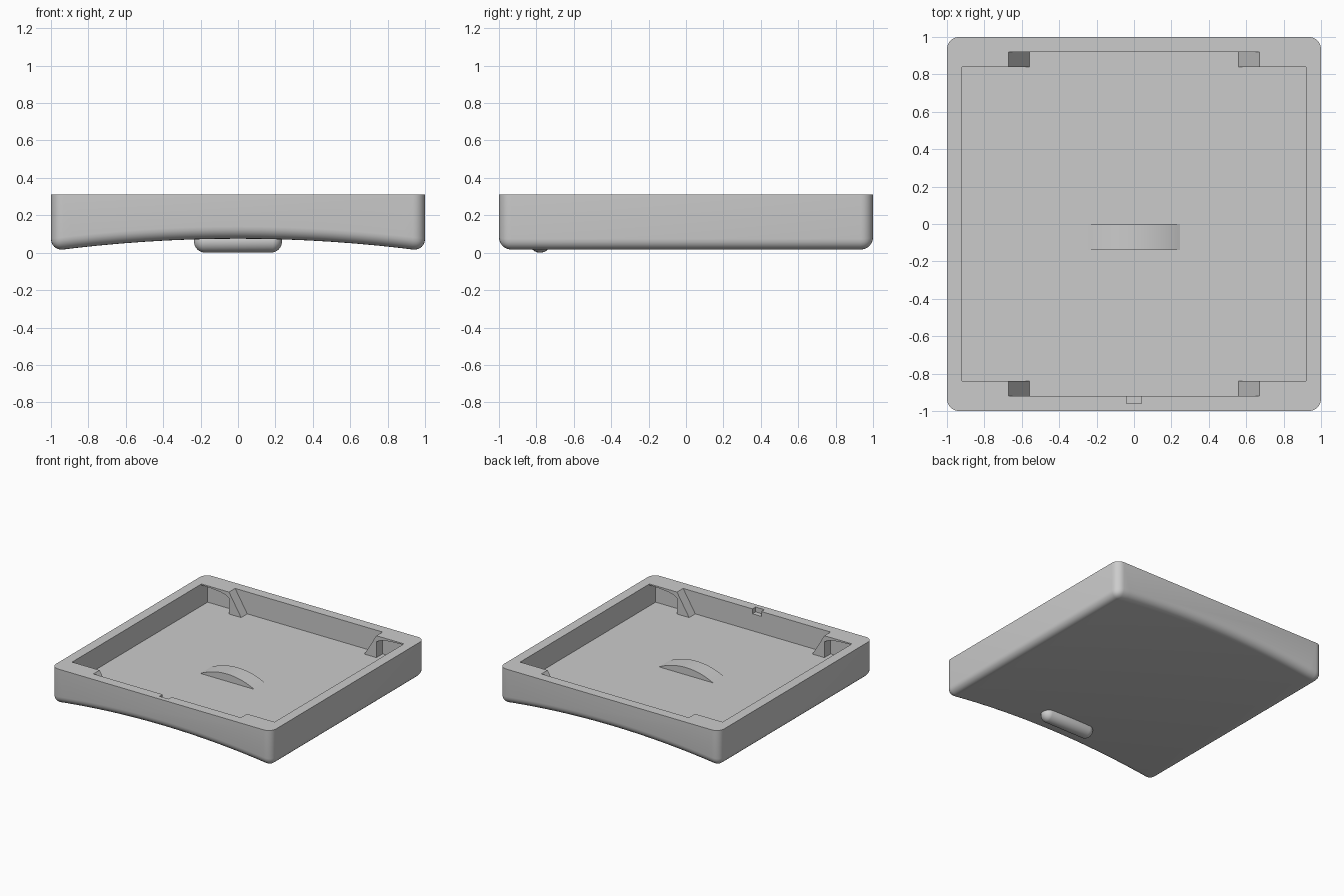
import bpy, bmesh, math
from mathutils import Vector

if "Cube" in bpy.data.objects:
    bpy.data.objects.remove(bpy.data.objects["Cube"])

TOP, FLOOR, INNER, LEDGE = 0.31, 0.13, 0.92, 0.84

grey = bpy.data.materials.new("plain_grey")
grey.use_nodes = True
grey.diffuse_color = (0.6, 0.6, 0.6, 1)
grey.node_tree.nodes["Principled BSDF"].inputs["Base Color"].default_value = (0.6, 0.6, 0.6, 1)


def finish(name, bm, smooth=True):
    bmesh.ops.recalc_face_normals(bm, faces=bm.faces)
    mesh = bpy.data.meshes.new(name)
    bm.to_mesh(mesh)
    bm.free()
    mesh.materials.append(grey)
    ob = bpy.data.objects.new(name, mesh)
    bpy.context.collection.objects.link(ob)
    if smooth:
        bpy.ops.object.select_all(action='DESELECT')
        ob.select_set(True)
        bpy.context.view_layer.objects.active = ob
        bpy.ops.object.shade_smooth_by_angle(angle=math.radians(30))
    return ob


def prism(profile, y0, y1):
    """Extrude an xz profile along y."""
    bm = bmesh.new()
    face = bm.faces.new([bm.verts.new((x, y0, z)) for x, z in profile])
    out = bmesh.ops.extrude_face_region(bm, geom=[face])
    moved = [v for v in out["geom"] if isinstance(v, bmesh.types.BMVert)]
    bmesh.ops.translate(bm, verts=moved, vec=(0, y1 - y0, 0))
    bmesh.ops.recalc_face_normals(bm, faces=bm.faces)
    return bm


def box_cutter(name, x, y0, y1, z):
    ob = finish(name, prism([(-x, z), (x, z), (x, 0.5), (-x, 0.5)], y0, y1), False)
    ob.hide_render = True
    ob.hide_viewport = True
    return ob


# Tray shell: arched underside, rounded everywhere except the rim
steps = 16
arch = [(-1 + 2 * i / steps) for i in range(steps + 1)]
profile = [(x, 0.075 - 0.066 * x * x) for x in arch] + [(1, TOP), (-1, TOP)]
bm = prism(profile, -1, 1)
edges = [e for e in bm.edges
         if e.calc_face_angle(0) > 0.6 and any(v.co.z < TOP - 0.01 for v in e.verts)]
bmesh.ops.bevel(bm, geom=edges, offset=0.065, segments=6, profile=0.5,
                affect='EDGES', clamp_overlap=True)
shell = finish("tray_shell", bm)

# Hollow interior and small notch in the front rim
for cutter in (box_cutter("interior_cutter", INNER, -INNER, INNER, FLOOR),
               box_cutter("notch_cutter", 0.04, -0.96, -0.9, TOP - 0.04)):
    mod = shell.modifiers.new(cutter.name, 'BOOLEAN')
    mod.operation = 'DIFFERENCE'
    mod.solver = 'EXACT'
    mod.object = cutter
    bpy.context.view_layer.objects.active = shell
    bpy.ops.object.modifier_apply(modifier=mod.name)
    bpy.data.objects.remove(cutter)

# Corner brackets: sloped clip with a thin arched ledge reaching to the side wall
bracket = [(0.56, FLOOR), (0.67, FLOOR), (0.67, 0.26), (0.70, 0.278), (0.75, 0.29),
           (0.82, 0.297), (INNER, 0.30), (INNER, TOP), (0.67, TOP)]
for side, sx in (("left", 1), ("right", -1)):
    for end, sy in (("front", -1), ("back", 1)):
        bm = prism([(sx * x, z) for x, z in bracket], sy * LEDGE, sy * INNER)
        finish(f"{end}_{side}_bracket", bm, False)

# Low curved bump on the floor
half, rise = 0.245, 0.06
radius = (half ** 2 + rise ** 2) / (2 * rise)
span = math.asin(half / radius)
bump = [(radius * math.sin(a), FLOOR + rise - radius * (1 - math.cos(a)))
        for a in (span * (i / 10 - 1) for i in range(21))]
finish("floor_bump", prism(bump, -0.14, 0))

# Capsule foot under the front edge
bm = bmesh.new()
r, reach = 0.06, 0.175
arc = [math.pi * i / 16 for i in range(17)]
points = []
for a in arc:
    shift = reach if a < math.pi / 2 else -reach
    points.append((shift + r * math.cos(a), r * math.sin(a)))
verts = [bm.verts.new((x, 0, h)) for x, h in points]
path = [bm.edges.new(pair) for pair in zip(verts, verts[1:])]
bmesh.ops.spin(bm, geom=verts + path, cent=(0, 0, 0), axis=(1, 0, 0),
               angle=2 * math.pi, steps=24, use_merge=True)
bmesh.ops.remove_doubles(bm, verts=bm.verts, dist=0.0005)
bmesh.ops.translate(bm, verts=bm.verts, vec=Vector((0, -0.78, r)))
finish("front_foot", bm)
